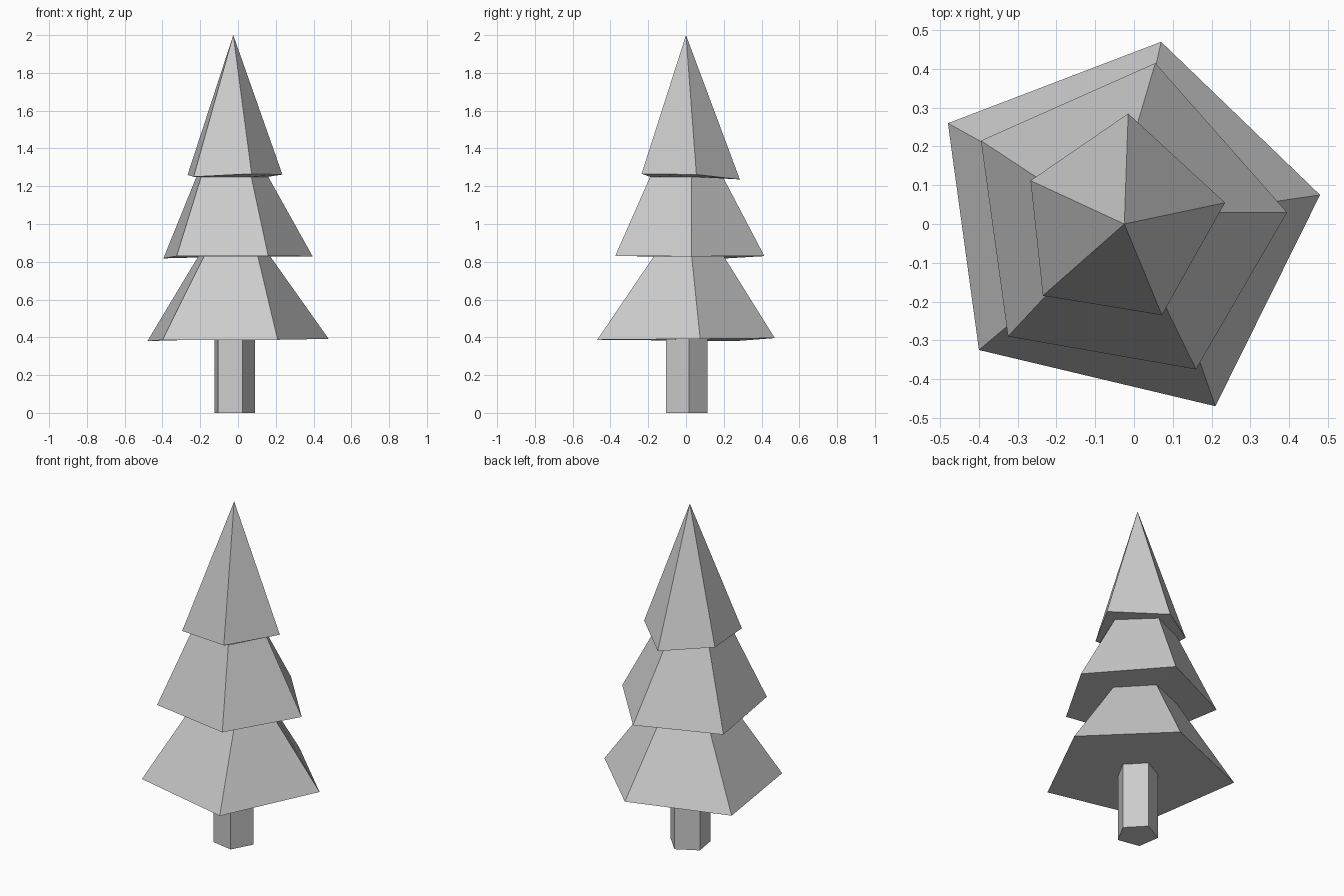
import bpy

if "Cube" in bpy.data.objects:
    bpy.data.objects.remove(bpy.data.objects["Cube"])

def loft(name, rings, apex=None):
    """Skin a stack of five-sided rings, closed below and capped or pointed above."""
    n = len(rings[0])
    verts = [v for ring in rings for v in ring]
    faces = [tuple(reversed(range(n)))]
    for r in range(len(rings) - 1):
        a, b = r * n, (r + 1) * n
        for i in range(n):
            j = (i + 1) % n
            faces.append((a + i, a + j, b + j, b + i))
    last = (len(rings) - 1) * n
    if apex:
        verts.append(apex)
        faces += [(last + i, last + (i + 1) % n, len(verts) - 1) for i in range(n)]
    else:
        faces.append(tuple(range(last, last + n)))
    mesh = bpy.data.meshes.new(name)
    mesh.from_pydata(verts, [], faces)
    obj = bpy.data.objects.new(name, mesh)
    bpy.context.collection.objects.link(obj)

def level(points, z):
    return [(x, y, z) for x, y in points]

# trunk: irregular pentagonal post
trunk = [(.09, .015), (-.005, .115), (-.125, .05), (-.105, -.08), (.025, -.105)]
loft("trunk", [level(trunk, 0), level(trunk, .39)])

# foliage: three flared tiers, each slightly tilted, narrowing to a waist
low = [(.48, .075, .392), (.07, .47, .396), (-.48, .26, .38), (-.40, -.325, .386), (.21, -.47, .387)]
waist_low = level([(.17, .03), (.01, .2), (-.21, .11), (-.18, -.14), (.105, -.17)], .829)
mid = [(.395, .03, .829), (.055, .415, .83), (-.395, .215, .818), (-.325, -.29, .83), (.16, -.375, .83)]
waist_mid = level([(.16, .03), (-.01, .195), (-.22, .10), (-.195, -.15), (.07, -.19)], 1.25)
top = [(.235, .055, 1.262), (-.015, .285, 1.236), (-.267, .112, 1.26), (-.235, -.185, 1.25), (.072, -.235, 1.266)]
loft("foliage", [low, waist_low, mid, waist_mid, top], (-.025, 0, 2))
